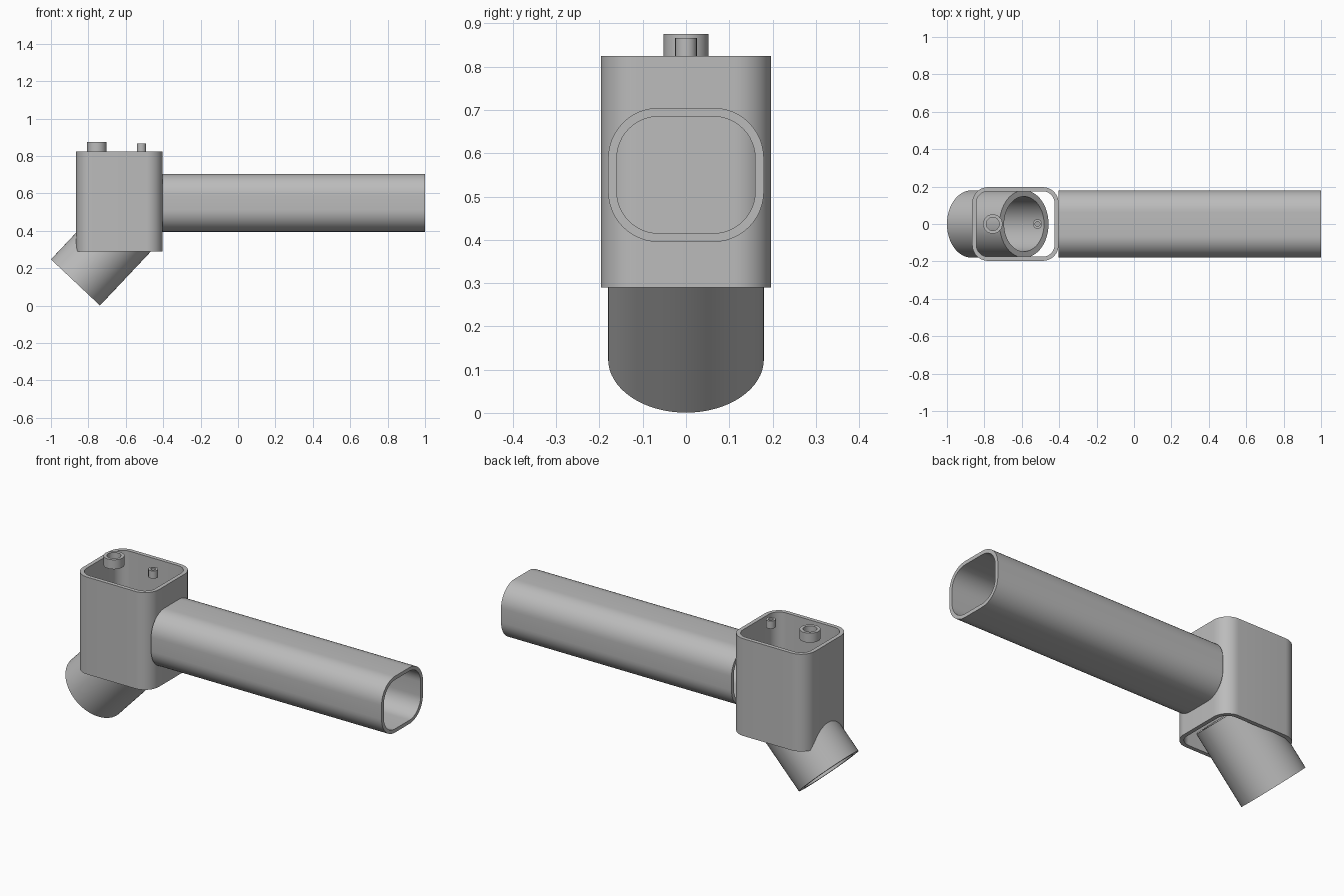
import bpy, bmesh, math
from mathutils import Matrix, Vector

cube = bpy.data.objects.get("Cube")
if cube:
    bpy.data.objects.remove(cube)

grey = bpy.data.materials.new("plain grey")
grey.use_nodes = True
colour = (0.5, 0.5, 0.5, 1)
grey.diffuse_color = colour
grey.node_tree.nodes["Principled BSDF"].inputs["Base Color"].default_value = colour


def rounded_loop(hx, hy, r, steps):
    """Rounded rectangle outline; a circle when r equals both half sizes."""
    pts = []
    round_x, round_y = r < hx, r < hy
    for q, (sx, sy) in enumerate([(1, 1), (-1, 1), (-1, -1), (1, -1)]):
        last = steps + 1 if (round_x or round_y) else steps
        for i in range(last):
            a = math.pi / 2 * (q + i / steps)
            pts.append((sx * (hx - r) + r * math.cos(a),
                        sy * (hy - r) + r * math.sin(a)))
    return pts


def tube(name, base, length, hx, hy, r, wall, tilt=0, steps=12):
    """Open-ended hollow tube starting at base, tilted about Y."""
    outer = rounded_loop(hx, hy, r, steps)
    inner = rounded_loop(hx - wall, hy - wall, r - wall, steps)
    bm = bmesh.new()
    rings = [[bm.verts.new((x, y, z)) for x, y in loop]
             for loop, z in ((outer, 0), (outer, length), (inner, length), (inner, 0))]
    n = len(outer)
    for k in range(4):
        a, b = rings[k], rings[(k + 1) % 4]
        for i in range(n):
            j = (i + 1) % n
            bm.faces.new((a[i], a[j], b[j], b[i]))
    bm.transform(Matrix.Translation(Vector(base)) @ Matrix.Rotation(tilt, 4, 'Y'))
    bmesh.ops.recalc_face_normals(bm, faces=bm.faces)
    mesh = bpy.data.meshes.new(name)
    bm.to_mesh(mesh)
    bm.free()
    mesh.materials.append(grey)
    obj = bpy.data.objects.new(name, mesh)
    bpy.context.collection.objects.link(obj)
    bpy.ops.object.select_all(action='DESELECT')
    obj.select_set(True)
    bpy.context.view_layer.objects.active = obj
    bpy.ops.object.shade_smooth_by_angle(angle=math.radians(30))
    return obj


# Upright housing sleeve, open at top and bottom
tube("housing", (-0.634, 0, 0.29), 0.535, 0.231, 0.197, 0.085, 0.022)

# Long horizontal arm, butted against the housing
tube("arm", (-0.403, 0, 0.55), 1.403, 0.155, 0.18, 0.117, 0.02, math.pi / 2)

# Slanted round spout running up into the housing
tube("spout", (-0.869, 0, 0.124), 0.41, 0.18, 0.18, 0.18, 0.033, math.radians(43.3), 16)

# Two small collars above the opening
tube("large_collar", (-0.755, 0, 0.824), 0.052, 0.052, 0.052, 0.052, 0.017)
tube("small_collar", (-0.516, 0, 0.824), 0.042, 0.025, 0.025, 0.025, 0.012, steps=6)
